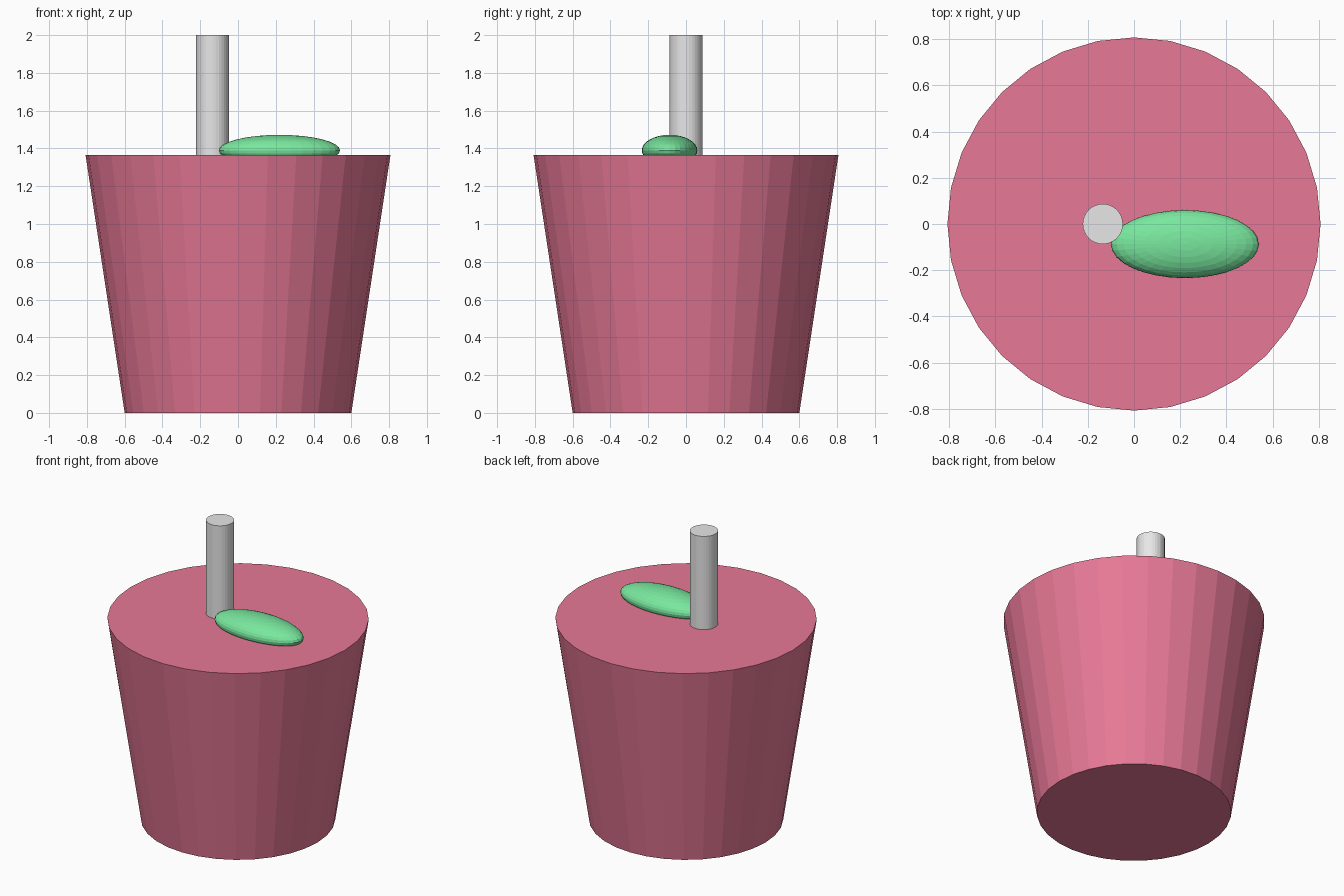
import bpy

cube = bpy.data.objects.get("Cube")
if cube:
    bpy.data.objects.remove(cube, do_unlink=True)


def make_material(name, rgb):
    mat = bpy.data.materials.new(name)
    mat.use_nodes = True
    color = (*rgb, 1.0)
    mat.diffuse_color = color
    mat.node_tree.nodes["Principled BSDF"].inputs["Base Color"].default_value = color
    return mat


def finish(name, mat):
    obj = bpy.context.object
    obj.name = name
    obj.data.name = name
    obj.data.materials.append(mat)
    return obj


pink = make_material("pink", (0.80, 0.19, 0.305))
green = make_material("green", (0.19, 0.80, 0.34))
grey = make_material("light grey", (0.80, 0.80, 0.80))

RIM = 1.365  # height of the cup's top face

# Tapered cup, closed at both ends
bpy.ops.mesh.primitive_cone_add(vertices=32, radius1=0.6, radius2=0.807,
                                depth=RIM, location=(0, 0, RIM / 2))
finish("cup", pink)

# Upright straw, sunk a little into the top face
bottom, top = RIM - 0.03, 2.0
bpy.ops.mesh.primitive_cylinder_add(vertices=32, radius=0.087, depth=top - bottom,
                                    location=(-0.135, 0, (top + bottom) / 2))
finish("straw", grey)

# Flattened leaf lying beside the straw
bpy.ops.mesh.primitive_uv_sphere_add(segments=32, ring_count=16, radius=1,
                                     location=(0.22, -0.087, 1.39))
leaf = finish("leaf", green)
leaf.scale = (0.32, 0.147, 0.082)
bpy.ops.object.transform_apply(location=False, rotation=False, scale=True)
